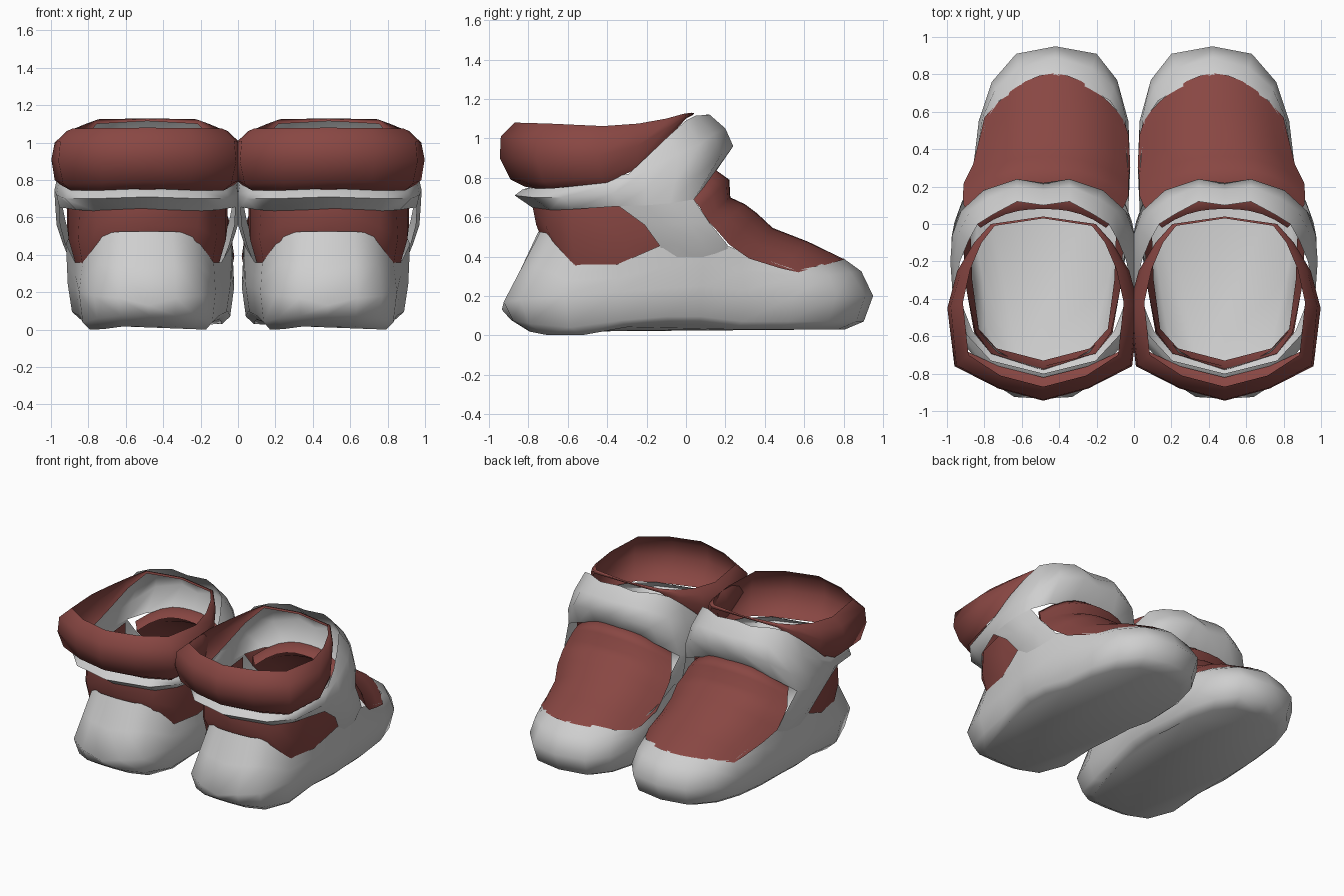
import bpy, bmesh, math
from mathutils import Vector

CX = 0.485  # centre line of one shoe


def material(name, rgb):
    m = bpy.data.materials.new(name)
    m.diffuse_color = (*rgb, 1)
    return m


GREY = material("light_grey", (0.62, 0.62, 0.62))
RED = material("brick_red", (0.25, 0.063, 0.056))


def loft(name, rows, mat, closed=True, floor=False, angle=60, centre=(CX, -.1, .3)):
    """Skin rows of points as one sheet facing outward, then mirror it to make the pair."""
    bm = bmesh.new()
    grid = [[bm.verts.new(p) for p in row] for row in rows]
    n = len(rows[0])
    for a, b in zip(grid, grid[1:]):
        for j in range(n if closed else n - 1):
            k = (j + 1) % n
            bm.faces.new((a[j], a[k], b[k], b[j]))
    if floor:
        bm.faces.new(grid[0])
    bmesh.ops.recalc_face_normals(bm, faces=bm.faces)
    c = Vector(centre)
    if sum(f.normal.dot(f.calc_center_median() - c) * f.calc_area() for f in bm.faces) < 0:
        bmesh.ops.reverse_faces(bm, faces=bm.faces)
    me = bpy.data.meshes.new(name)
    bm.to_mesh(me)
    bm.free()
    ob = bpy.data.objects.new(name, me)
    bpy.context.collection.objects.link(ob)
    me.materials.append(mat)
    ob.modifiers.new("pair", 'MIRROR').use_mirror_merge = False
    bpy.ops.object.select_all(action='DESELECT')
    ob.select_set(True)
    bpy.context.view_layer.objects.active = ob
    bpy.ops.object.shade_smooth_by_angle(angle=math.radians(angle))
    return ob


def full(half):
    """Complete a half ring (heel centre to front centre) about the centre line."""
    return ([(CX + x, y, z) for x, y, z in half] +
            [(CX - x, y, z) for x, y, z in half[-2:0:-1]])


def shrink(row, s, c=(0.46, 0.0)):
    return [(c[0] + (x - c[0]) * s, c[1] + (y - c[1]) * s, z) for x, y, z in row]


# Sole and lower shell: widest outline, then the wavy top edge
wide = [(.48, -.935, .13), (.64, -.925, .17), (.77, -.84, .18), (.85, -.62, .2), (.87, -.35, .22),
        (.91, -.1, .24), (.90, .08, .25), (.86, .3, .23), (.83, .55, .2), (.76, .76, .2),
        (.63, .91, .2), (.42, .95, .2), (.2, .91, .2), (.09, .77, .2), (.03, .55, .2),
        (.02, .3, .23), (.03, .08, .25), (.04, -.1, .24), (.08, -.35, .22), (.12, -.62, .2),
        (.20, -.84, .18), (.33, -.925, .17)]
top = [(.48, -.75, .525), (.62, -.74, .525), (.725, -.68, .515), (.83, -.57, .36), (.87, -.35, .36),
       (.92, -.12, .46), (.90, .1, .50), (.85, .27, .43), (.79, .56, .33), (.72, .66, .35),
       (.6, .73, .38), (.42, .80, .39), (.25, .73, .38), (.13, .66, .35), (.06, .56, .33),
       (.03, .27, .43), (.03, .1, .50), (.03, -.12, .46), (.09, -.35, .36), (.13, -.57, .36),
       (.245, -.68, .515), (.35, -.74, .525)]


def ground(y):
    """Height of the sole bottom: raised heel tip, low heel, arched waist."""
    if y < -.53:
        return max(0, -.7 - y) * .2
    return min(.055, (y + .53) * .18) if y < .2 else .03


edge = [(x, y, ground(y) + .04) for x, y, z in shrink(wide, .95)]
base = [(x, y, ground(y)) for x, y, z in shrink(wide, .85)]
shoulder = []  # rounds the toe between the widest line and the top edge
for p, q in zip(wide, top):
    m = (Vector(p) + Vector(q)) / 2
    if m.y > .5:
        m.y += .015
        m.z += .03
    shoulder.append(tuple(m))
loft("lower_shell", [base, edge, wide, shoulder, top], GREY, floor=True)

# Lining: open U wall around the heel
lining = [[(.39, -.02, .42), (.38, -.3, .34), (.345, -.56, .34), (.25, -.665, .45), (0, -.73, .48)],
          [(.43, -.02, .56), (.42, -.3, .48), (.37, -.58, .49), (.27, -.71, .55), (0, -.76, .56)],
          [(.43, -.02, .70), (.42, -.3, .68), (.36, -.58, .67), (.28, -.69, .66), (0, -.78, .66)]]
rows = [[(CX + x, y, z) for x, y, z in r] + [(CX - x, y, z) for x, y, z in r[-2::-1]]
        for r in lining]
loft("lining", rows, RED, closed=False)

# Ankle strap: low behind the heel, climbing to a high front band
leg_top = [(.47, -.34, .655), (.492, -.2, .66), (.492, -.08, .67), (.46, .04, .69)]
low = full([(0, -.775, .645), (.28, -.69, .635), (.38, -.57, .64), *leg_top,
            (.34, .09, .75), (.18, .12, .80), (0, .13, .80)])
mid = full([(0, -.87, .71), (.30, -.78, .70), (.44, -.63, .70), (.485, -.37, .72), (.497, -.2, .745),
            (.487, -.06, .77), (.44, .07, .82), (.32, .18, .92), (.14, .24, .96), (0, .22, .94)])
upper = full([(0, -.83, .74), (.29, -.75, .735), (.42, -.61, .74), (.475, -.33, .78),
              (.475, -.2, .84), (.45, -.04, .92), (.39, .07, .97), (.29, .14, 1.02),
              (.14, .2, 1.05), (0, .18, 1.03)])
high = full([(0, -.80, .75), (.28, -.73, .755), (.41, -.59, .765), (.46, -.29, .82),
             (.445, -.2, .905), (.40, -.09, 1.01), (.35, .0, 1.09), (.27, .05, 1.115),
             (.14, .12, 1.12), (0, .10, 1.12)])
loft("ankle_strap", [low, mid, upper, high], GREY, angle=80)

# Strap legs continuing the strap down into the lower shell on both sides
leg = [leg_top,
       [(.465, -.21, .56), (.485, -.11, .56), (.475, .01, .57), (.435, .12, .57)],
       [(.435, -.13, .45), (.452, -.05, .46), (.44, .09, .46), (.39, .21, .46)],
       [(.40, -.12, .36), (.41, -.04, .36), (.40, .09, .36), (.35, .22, .36)]]
for side, label in ((1, "outer"), (-1, "inner")):
    rows = [[(CX + side * x, y, z) for x, y, z in r] for r in leg]
    loft(label + "_strap_leg", rows, GREY, closed=False, angle=80)

# Padded cuff: bulging at the heel, thinning to the front tips
bottom = full([(0, -.82, .755), (.24, -.76, .745), (.41, -.68, .745), (.465, -.40, .775),
               (.44, -.24, .85), (.36, -.09, 1.0), (.27, .0, 1.10), (0, .03, 1.115)])
under = full([(0, -.89, .79), (.24, -.83, .785), (.45, -.725, .78), (.495, -.43, .80),
              (.45, -.245, .88), (.365, -.095, 1.02), (.275, .0, 1.105), (0, .035, 1.12)])
belly = full([(0, -.945, .90), (.24, -.88, .90), (.475, -.76, .90), (.513, -.45, .91),
              (.46, -.25, .96), (.37, -.10, 1.05), (.28, .0, 1.115), (0, .04, 1.125)])
swell = full([(0, -.94, 1.01), (.24, -.875, 1.01), (.465, -.755, 1.01), (.495, -.44, 1.0),
              (.44, -.25, 1.03), (.36, -.10, 1.08), (.275, .0, 1.12), (0, .04, 1.128)])
crest = full([(0, -.87, 1.08), (.23, -.81, 1.078), (.40, -.70, 1.075), (.43, -.42, 1.062),
              (.39, -.24, 1.075), (.33, -.10, 1.10), (.26, -.01, 1.125), (0, .03, 1.13)])
loft("cuff", [bottom, under, belly, swell, crest], RED, angle=80, centre=(CX, -.4, .9))

# Toe upper and tongue: arches (centre y, z, side y, z, inner x, outer x)
rows = []
for i, (yc, zc, ys, zs, x0, x1) in enumerate((
        (.805, .385, .57, .32, .06, .80), (.62, .475, .48, .34, .03, .82),
        (.44, .545, .32, .39, .02, .86), (.36, .62, .22, .46, .03, .91),
        (.30, .665, .15, .54, .03, .915), (.225, .70, .10, .59, .05, .91),
        (.22, .79, .07, .65, .07, .89), (.15, .84, .03, .70, .10, .87),
        (.08, .79, -.02, .66, .15, .82))):
    row = []
    for j in range(11):
        t = j / 5 - 1
        w = 1 - abs(t) ** (1.9 if i == 0 else 2.5)
        row.append(((x0 + x1) / 2 + (x1 - x0) / 2 * t, ys + (yc - ys) * w, zs + (zc - zs) * w))
    rows.append(row)
loft("toe_upper", rows, RED, closed=False, angle=80)
